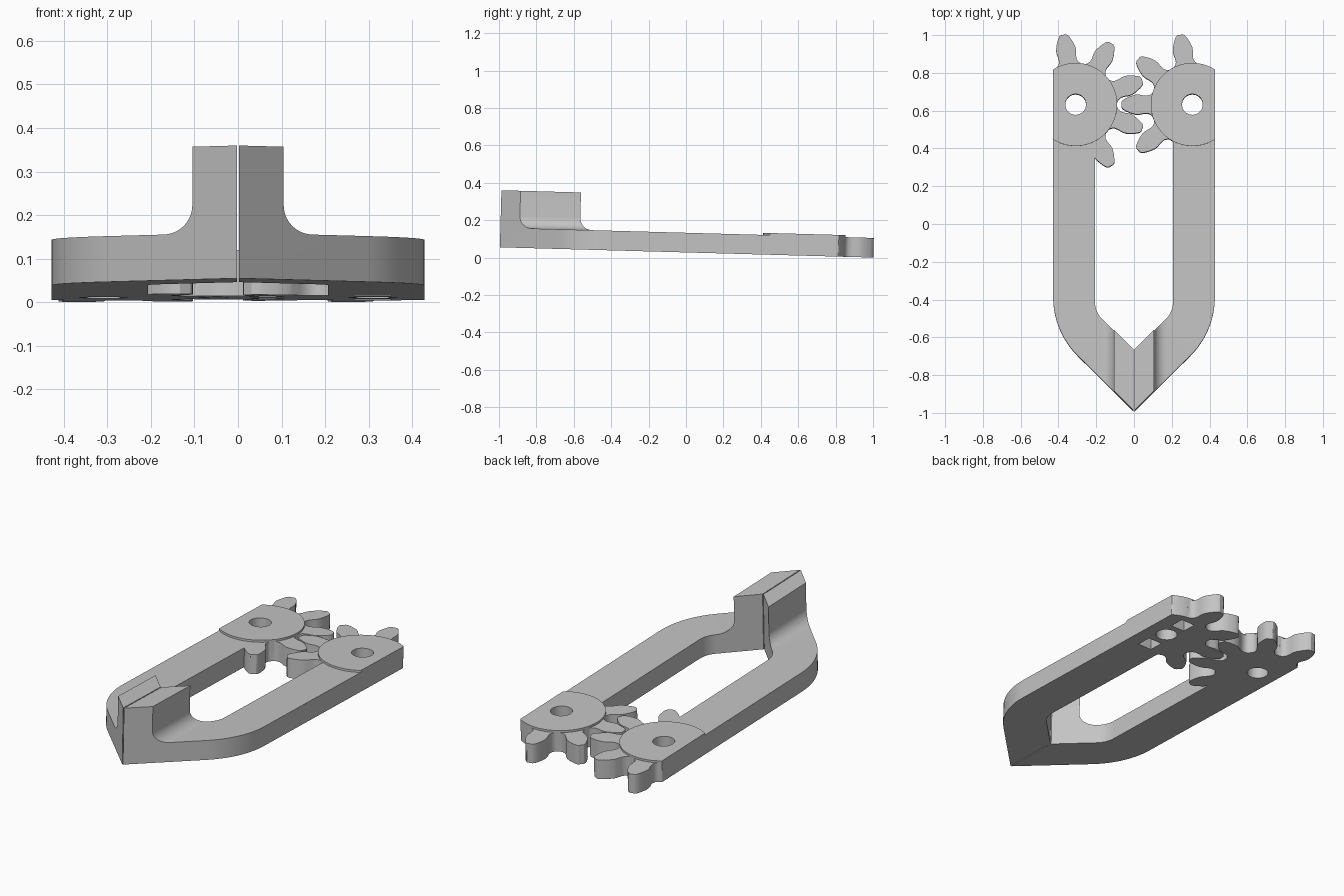
import bpy, bmesh
from math import radians, sin, cos, atan2
from mathutils import Matrix

if "Cube" in bpy.data.objects:
    bpy.data.objects.remove(bpy.data.objects["Cube"], do_unlink=True)

THICK = 0.105            # arm thickness
EDGE = 0.428             # outer side of each jaw
GEAR = (0.309, 0.63)     # pivot centre
ROOT = 0.22              # gear root radius
TILT = 0.0275

grey = bpy.data.materials.new("plain grey")
grey.use_nodes = True
grey.diffuse_color = (0.55, 0.55, 0.55, 1)
grey.node_tree.nodes["Principled BSDF"].inputs["Base Color"].default_value = (0.55, 0.55, 0.55, 1)


def prism(name, pts, lo, hi, side, along_y=False):
    """Extrude an outline along z (or y); side mirrors it in x."""
    def place(p, h):
        return (side * p[0], h, p[1]) if along_y else (side * p[0], p[1], h)
    bm = bmesh.new()
    rings = [[bm.verts.new(place(p, h)) for p in pts] for h in (lo, hi)]
    for ring in rings:
        bm.faces.new(ring)
    n = len(pts)
    for i in range(n):
        j = (i + 1) % n
        bm.faces.new((rings[0][i], rings[0][j], rings[1][j], rings[1][i]))
    bmesh.ops.recalc_face_normals(bm, faces=bm.faces)
    mesh = bpy.data.meshes.new(name)
    bm.to_mesh(mesh)
    bm.free()
    mesh.materials.append(grey)
    ob = bpy.data.objects.new(name, mesh)
    bpy.context.collection.objects.link(ob)
    return ob


def combine(ob, other, operation):
    mod = ob.modifiers.new("combine", 'BOOLEAN')
    mod.operation = operation
    mod.solver = 'EXACT'
    mod.object = other
    bpy.context.view_layer.objects.active = ob
    bpy.ops.object.modifier_apply(modifier=mod.name)
    bpy.data.objects.remove(other, do_unlink=True)


def arc(cx, cy, r, a0, a1, n):
    steps = [radians(a0 + (a1 - a0) * i / n) for i in range(n + 1)]
    return [(cx + r * cos(a), cy + r * sin(a)) for a in steps]


def clip(pts):
    return [(min(x, EDGE), y) for x, y in pts]


# Half of one tooth: (radius, half width) from root to tip
TOOTH = [(0.22, 0.066), (0.227, 0.055), (0.24, 0.048), (0.26, 0.048), (0.285, 0.053),
         (0.305, 0.053), (0.33, 0.045), (0.355, 0.033), (0.37, 0.023), (0.375, 0.014)]


def gear_outline(first, toothed):
    pts = []
    for k in range(9):
        mid = first + 40 * k
        if mid % 360 in toothed:
            flank = [(r, atan2(w, r)) for r, w in TOOTH]
            for r, a in [(r, -a) for r, a in flank] + flank[::-1]:
                a += radians(mid)
                pts.append((GEAR[0] + r * cos(a), GEAR[1] + r * sin(a)))
        else:
            pts += arc(*GEAR, ROOT, mid - 18, mid + 18, 18)
    return clip(pts)


def jaw(name, side, first, toothed):
    # Arm with a rounded elbow, trimmed by the raised grip profile
    plan = ([(0.0025, -0.6725), (0.0025, -0.9955)]
            + arc(-0.012, -0.388, 0.44, -45, 0, 14)
            + [(EDGE, GEAR[1]), (0.207, GEAR[1])]
            + arc(0.077, -0.414, 0.13, 0, -45, 10))
    body = prism(name, plan, 0, 0.4, side)
    section = ([(-0.1, -0.1), (0.6, -0.1), (0.6, THICK)]
               + arc(0.17, 0.17, 0.065, 270, 180, 10)
               + [(0.105, 0.305), (-0.1, 0.305)])
    combine(body, prism("grip_section", section, -1.2, 1.2, side, True), 'INTERSECT')
    # Gear teeth and raised round cap
    combine(body, prism("gear", gear_outline(first, toothed), 0, THICK, side), 'UNION')
    cap = clip(arc(*GEAR, ROOT, 0, 357, 119))
    combine(body, prism("cap", cap, 0.06, THICK + 0.011, side), 'UNION')
    # Pivot hole
    bore = arc(*GEAR, 0.055, 0, 350, 35)
    combine(body, prism("bore", bore, -0.1, 0.3, side), 'DIFFERENCE')
    return body


left_jaw = jaw("left_jaw", 1, 20, (100, 140, 180, 220))
right_jaw = jaw("right_jaw", -1, 0, (80, 120, 160, 200, 240))

# Square sockets under the left gear
for dy in (-0.133, 0.133):
    cx, cy, h = GEAR[0], GEAR[1] + dy, 0.042
    square = [(cx - h, cy - h), (cx + h, cy - h), (cx + h, cy + h), (cx - h, cy + h)]
    combine(left_jaw, prism("socket", square, -0.1, 0.06, 1), 'DIFFERENCE')

# Lean both jaws slightly and shade
lean = Matrix.Translation((0, 0, TILT)) @ Matrix.Rotation(-TILT, 4, 'X')
for ob in (left_jaw, right_jaw):
    ob.data.transform(lean)
    bpy.ops.object.select_all(action='DESELECT')
    ob.select_set(True)
    bpy.context.view_layer.objects.active = ob
    bpy.ops.object.shade_smooth_by_angle(angle=radians(30))
